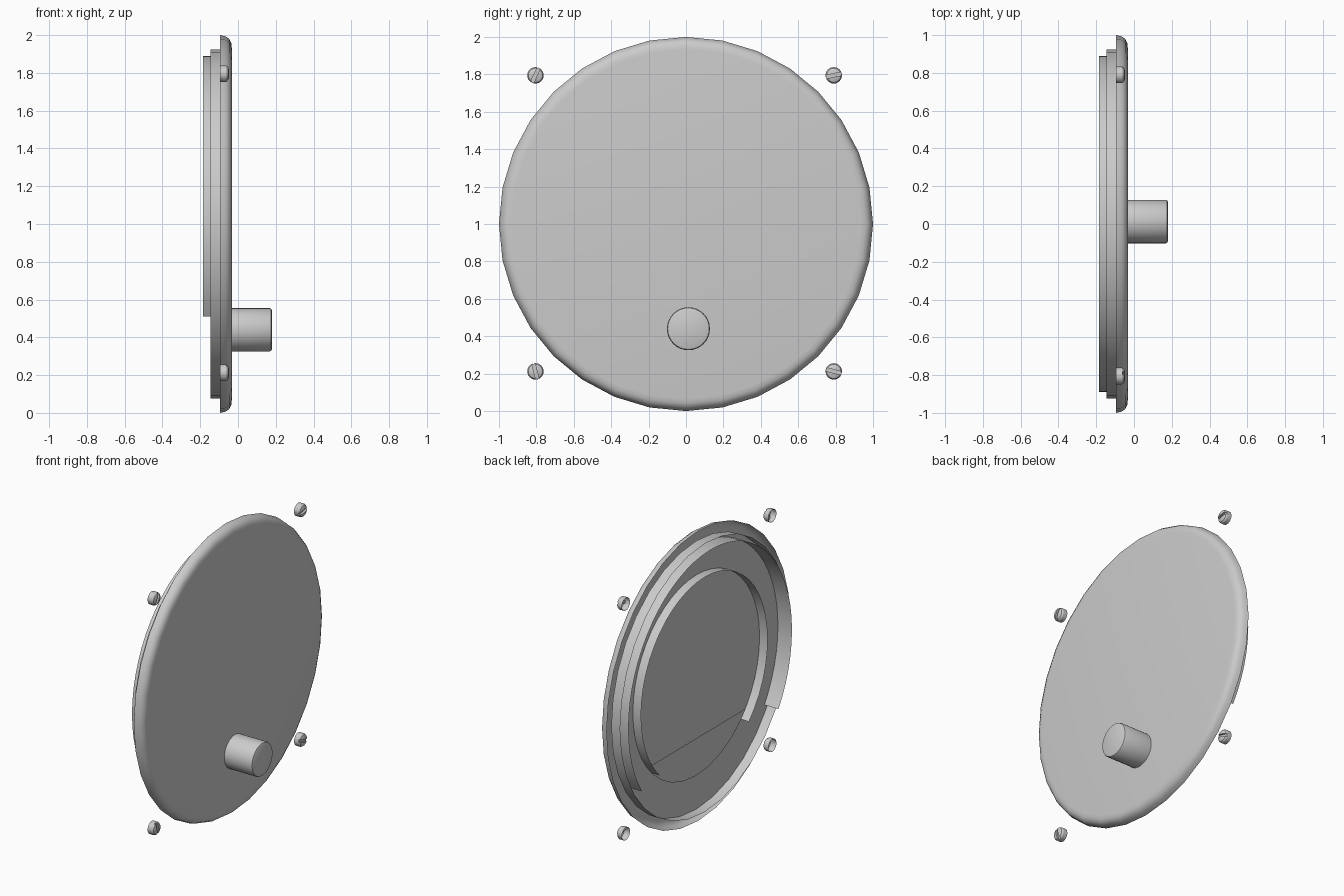
import bpy, bmesh, math
from mathutils import Vector

if "Cube" in bpy.data.objects:
    bpy.data.objects.remove(bpy.data.objects["Cube"])

grey = bpy.data.materials.new("plain_grey")
grey.diffuse_color = (0.6, 0.6, 0.6, 1)
grey.use_nodes = True
grey.node_tree.nodes["Principled BSDF"].inputs["Base Color"].default_value = grey.diffuse_color

CUT = 0.51      # height where the partial walls stop
FLOOR = -0.078  # depth of the inner back plate


def finish(name, bm):
    bmesh.ops.remove_doubles(bm, verts=bm.verts[:], dist=1e-5)
    bmesh.ops.recalc_face_normals(bm, faces=bm.faces[:])
    me = bpy.data.meshes.new(name)
    bm.to_mesh(me)
    bm.free()
    me.materials.append(grey)
    ob = bpy.data.objects.new(name, me)
    bpy.context.collection.objects.link(ob)
    bpy.ops.object.select_all(action='DESELECT')
    ob.select_set(True)
    bpy.context.view_layer.objects.active = ob
    bpy.ops.object.shade_smooth_by_angle(angle=math.radians(30))
    return ob


def lathe(profile, n, cy=0.0, cz=1.0):
    """Spin (x, radius) points around an axis parallel to x."""
    bm = bmesh.new()
    rings = []
    for x, r in profile:
        rings.append([bm.verts.new((x, cy + r * math.cos(2 * math.pi * i / n),
                                    cz + r * math.sin(2 * math.pi * i / n)))
                      for i in range(n)])
    for a, b in zip(rings, rings[1:]):
        for i in range(n):
            j = (i + 1) % n
            bm.faces.new((a[i], a[j], b[j], b[i]))
    bmesh.ops.remove_doubles(bm, verts=bm.verts[:], dist=1e-5)
    return bm


def cut_below(bm, z):
    bmesh.ops.bisect_plane(bm, geom=bm.verts[:] + bm.edges[:] + bm.faces[:],
                           plane_co=(0, 0, z), plane_no=(0, 0, 1), clear_inner=True)


# Front cover with rolled rim, open at the back
finish("front_cover", lathe([(-0.095, 1.0), (-0.065, 0.993), (-0.046, 0.98),
                             (-0.036, 0.96), (-0.033, 0.935), (-0.033, 0)], 32))

# Full wall and back plate with a round opening
finish("back_plate", lathe([(-0.145, 0.925), (FLOOR, 0.925), (FLOOR, 0.69)], 32))

# Partial walls, open at the bottom
for name, r, x0, n in (("outer_wall", 0.89, -0.185, 64), ("inner_wall", 0.69, -0.14, 48)):
    bm = lathe([(x0, r), (FLOOR, r)], n)
    cut_below(bm, CUT)
    finish(name, bm)

# Inner plate: round on top, straight below, with a tapered notch
z0 = 0.56
half = math.asin((1 - z0) / 0.69)
arc = [(0.69 * math.cos(-half + (math.pi + 2 * half) * i / 40),
        1 + 0.69 * math.sin(-half + (math.pi + 2 * half) * i / 40)) for i in range(41)]
outline = arc + [(0.12, z0), (-0.03, 0.86), (-0.11, 0.86), (-0.23, z0)]
bm = bmesh.new()
face = bm.faces.new([bm.verts.new((FLOOR, y, z)) for y, z in outline])
bmesh.ops.triangulate(bm, faces=[face])
finish("inner_plate", bm)

# Knob, hollow behind
finish("knob", lathe([(-0.033, 0.115), (0.168, 0.115), (0.176, 0.111),
                      (0.18, 0.102), (0.18, 0)], 32, 0.013, 0.44))


# Slotted, domed screws, hollow behind
def screw(name, cy, cz, angle):
    w, depth = 0.009, -0.062
    bm = lathe([(-0.095, 0.044), (-0.064, 0.044), (-0.054, 0.038),
                (-0.048, 0.024), (-0.046, 0)], 24, cy, cz)
    c = Vector((0, cy, cz))
    u = Vector((0, math.cos(angle), math.sin(angle)))
    v = Vector((0, -u.z, u.y))

    def split(co, no):
        bmesh.ops.bisect_plane(bm, geom=bm.verts[:] + bm.edges[:] + bm.faces[:],
                               dist=1e-6, plane_co=co, plane_no=no)
    split(c + v * w, v)
    split(c - v * w, v)
    split(Vector((depth, 0, 0)), Vector((1, 0, 0)))
    gone = []
    for f in bm.faces:
        m = f.calc_center_median()
        if abs((m - c).dot(v)) < w and m.x > depth:
            gone.append(f)
    bmesh.ops.delete(bm, geom=gone, context='FACES')
    ends = []
    for s in (-1, 1):
        side = [p for p in bm.verts if abs((p.co - c).dot(v) - s * w) < 1e-4
                and p.co.x > depth - 1e-4]
        side.sort(key=lambda p: (p.co - c).dot(u))
        if len(side) > 2:
            bm.faces.new(side)
            ends.append((side[0].co.copy(), side[-1].co.copy()))
    if len(ends) == 2:
        (a, b), (d, e) = ends
        bm.faces.new([bm.verts.new(p) for p in (a, b, e, d)])
    finish(name, bm)


for name, y, z, deg in (("screw_top_left", -0.805, 1.795, 65),
                        ("screw_top_right", 0.79, 1.795, 12),
                        ("screw_bottom_left", -0.805, 0.212, -75),
                        ("screw_bottom_right", 0.79, 0.212, -15)):
    screw(name, y, z, math.radians(deg))
